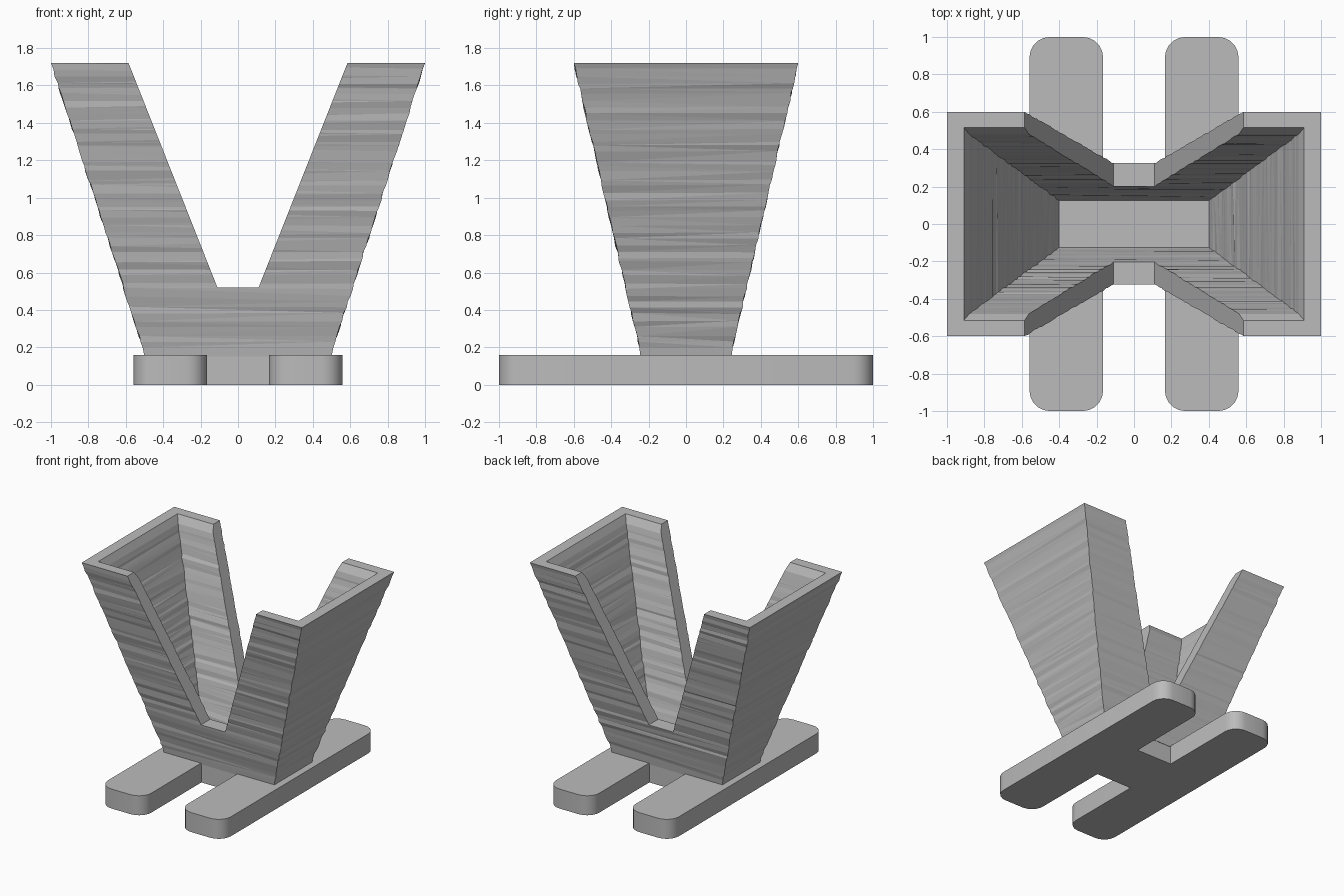
import bpy, bmesh, random
from math import cos, sin, pi

random.seed(4)
if "Cube" in bpy.data.objects:
    bpy.data.objects.remove(bpy.data.objects["Cube"])

grey = bpy.data.materials.new("plain grey")
grey.use_nodes = True
COLOUR = (0.5, 0.5, 0.5, 1)
grey.diffuse_color = COLOUR
grey.node_tree.nodes["Principled BSDF"].inputs["Base Color"].default_value = COLOUR


def finish(name, bm):
    bmesh.ops.recalc_face_normals(bm, faces=bm.faces)
    mesh = bpy.data.meshes.new(name)
    bm.to_mesh(mesh)
    bm.free()
    mesh.materials.append(grey)
    obj = bpy.data.objects.new(name, mesh)
    bpy.context.collection.objects.link(obj)
    return obj


def prism(name, outline, offset):
    """Extrude a closed outline along an offset."""
    bm = bmesh.new()
    face = bm.faces.new([bm.verts.new(p) for p in outline])
    top = bmesh.ops.extrude_face_region(bm, geom=[face])["geom"]
    bmesh.ops.translate(bm, vec=offset,
                        verts=[v for v in top if isinstance(v, bmesh.types.BMVert)])
    return finish(name, bm)


def rounded_rect(cx, hx, hy, r, steps=5):
    points = []
    for i, (sx, sy) in enumerate([(1, 1), (-1, 1), (-1, -1), (1, -1)]):
        for k in range(steps + 1):
            a = (i + k / steps) * pi / 2
            points.append((cx + sx * (hx - r) + r * cos(a), sy * (hy - r) + r * sin(a), 0))
    return points


def ring(bm, hx, hy, z, rough=0.0):
    """Rectangular layer with slightly uneven corners."""
    def wobble():
        return random.uniform(-rough, rough)
    return [bm.verts.new((sx * hx + wobble(), sy * hy + wobble(), z + wobble()))
            for sx, sy in [(1, 1), (-1, 1), (-1, -1), (1, -1)]]


def layers(bm, low, high, count):
    """Rings from low to high, each given as (half x, half y, z)."""
    rings = [ring(bm, *low)]
    for i in range(1, count):
        t = (i + random.uniform(-0.3, 0.3)) / count
        rings.append(ring(bm, *[a + (b - a) * t for a, b in zip(low, high)], rough=0.004))
    rings.append(ring(bm, *high))
    return rings


# Flared holder: outside wall, rim, chamfer, inside wall, floor
bm = bmesh.new()
outside = layers(bm, (0.51, 0.25, 0.2), (1.0, 0.6, 1.72), 44)
inside = layers(bm, (0.4, 0.125, 0.2), (0.88, 0.48, 1.66), 44)
shell = ([ring(bm, 0.5, 0.243, 0.15)] + outside
         + [ring(bm, 0.91, 0.515, 1.72)] + inside[::-1])
for a, b in zip(shell, shell[1:]):
    for i in range(4):
        j = (i + 1) % 4
        bm.faces.new((a[i], a[j], b[j], b[i]))
bm.faces.new(shell[0])
bm.faces.new(shell[-1])
bmesh.ops.triangulate(bm, faces=bm.faces)
holder = finish("flared_holder", bm)

# V-shaped opening through the front and back walls
cutter = prism("notch_cutter",
               [(-0.11, -1, 0.52), (0.11, -1, 0.52), (0.704, -1, 2.02), (-0.704, -1, 2.02)],
               (0, 2, 0))
cutter.hide_render = True
cut = holder.modifiers.new("notch", "BOOLEAN")
cut.operation = "DIFFERENCE"
cut.solver = "EXACT"
cut.object = cutter
bpy.context.view_layer.objects.active = holder
bpy.ops.object.modifier_apply(modifier=cut.name)
bpy.data.objects.remove(cutter)

# Two rounded feet joined by a crossbar
for side, sign in (("left", 1), ("right", -1)):
    foot = prism(side + "_foot", rounded_rect(sign * 0.362, 0.197, 1.0, 0.11), (0, 0, 0.16))
    bpy.ops.object.select_all(action="DESELECT")
    foot.select_set(True)
    bpy.context.view_layer.objects.active = foot
    bpy.ops.object.shade_smooth_by_angle()
prism("crossbar", [(-0.2, -0.24, 0), (0.2, -0.24, 0), (0.2, 0.24, 0), (-0.2, 0.24, 0)],
      (0, 0, 0.16))
